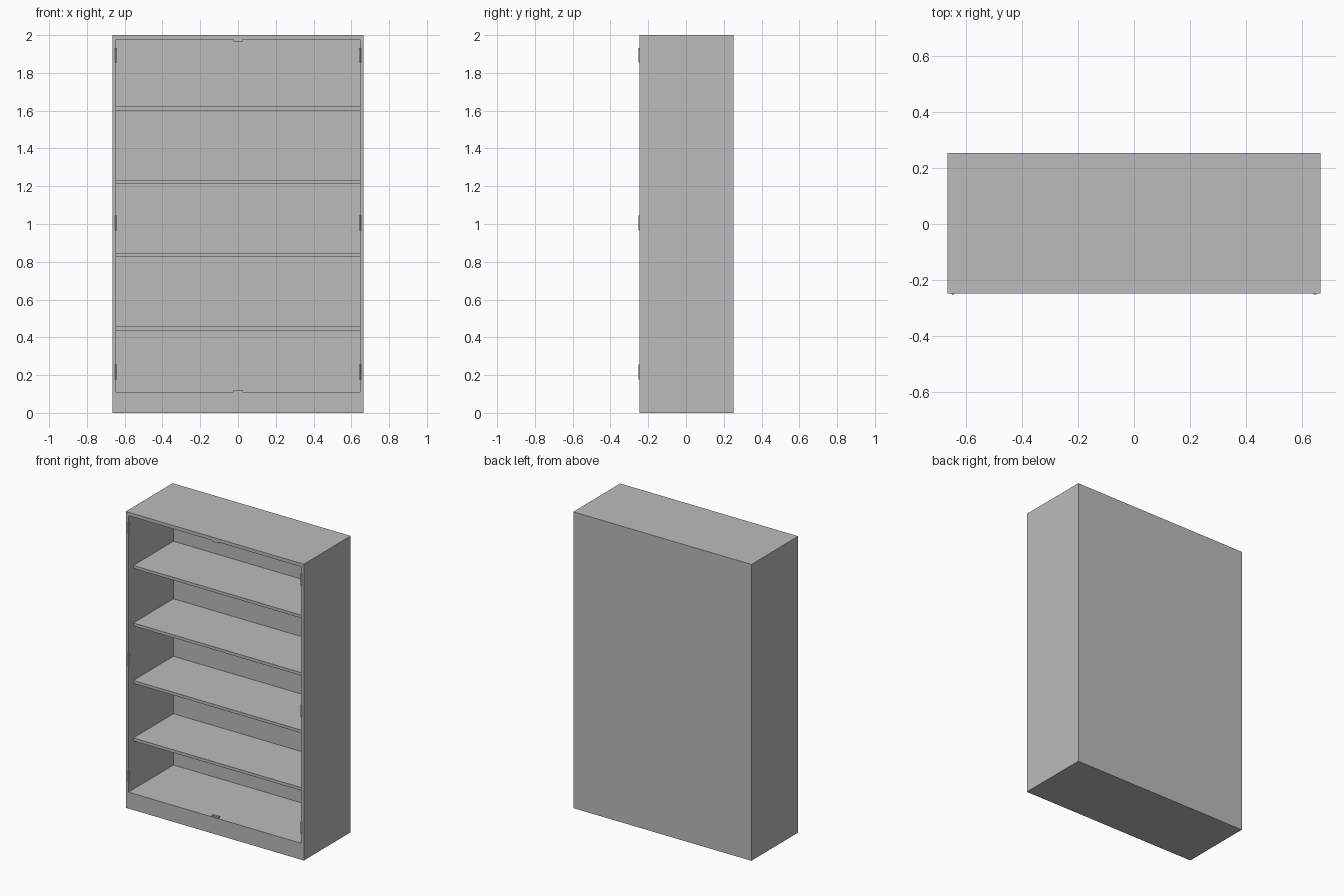
import bpy
import bmesh
from mathutils import Matrix, Vector

if "Cube" in bpy.data.objects:
    bpy.data.objects.remove(bpy.data.objects["Cube"])

# Single painted-metal colour
grey = bpy.data.materials.new("grey_metal")
grey.use_nodes = True
COLOUR = (0.5, 0.5, 0.5, 1)
grey.diffuse_color = COLOUR
grey.node_tree.nodes["Principled BSDF"].inputs["Base Color"].default_value = COLOUR


def finish(name, bm):
    mesh = bpy.data.meshes.new(name)
    bmesh.ops.recalc_face_normals(bm, faces=bm.faces)
    bm.to_mesh(mesh)
    bm.free()
    mesh.materials.append(grey)
    obj = bpy.data.objects.new(name, mesh)
    bpy.context.collection.objects.link(obj)
    return obj


def add_box(bm, low, high):
    low, high = Vector(low), Vector(high)
    size = high - low
    matrix = Matrix.Translation((low + high) / 2) @ Matrix.Diagonal((*size, 1))
    bmesh.ops.create_cube(bm, size=1, matrix=matrix)


HALF_W, FRONT, BACK, HEIGHT = 0.665, -0.247, 0.2525, 2.0
INNER_W, FLOOR, CEILING, INNER_BACK = 0.645, 0.111, 1.977, 0.233

# Carcass: a box whose front face is inset and pushed back into a cavity
bm = bmesh.new()
add_box(bm, (-HALF_W, FRONT, 0), (HALF_W, BACK, HEIGHT))
front = min(bm.faces, key=lambda f: f.calc_center_median().y)
bmesh.ops.inset_individual(bm, faces=[front], thickness=0.01)
for v in front.verts:
    v.co.x = INNER_W if v.co.x > 0 else -INNER_W
    v.co.z = CEILING if v.co.z > 1 else FLOOR
cavity = bmesh.ops.extrude_discrete_faces(bm, faces=[front])["faces"][0]
for v in cavity.verts:
    v.co.y = INNER_BACK
finish("cabinet_carcass", bm)

# Four evenly spaced shelves, set back from the opening
for i in range(4):
    z = 0.437 + i * 0.388
    bm = bmesh.new()
    add_box(bm, (-INNER_W, -0.195, z), (INNER_W, INNER_BACK, z + 0.02))
    finish(f"shelf_{i + 1}", bm)

# Hinges: a barrel on the edge of the opening and a leaf on the inner wall
for side, s in (("left", 1), ("right", -1)):
    for level, z in (("lower", 0.217), ("middle", 1.005), ("upper", 1.893)):
        bm = bmesh.new()
        bmesh.ops.create_cone(
            bm, cap_ends=True, segments=16, radius1=0.0055, radius2=0.0055,
            depth=0.078, matrix=Matrix.Translation((s * INNER_W, FRONT, z)))
        xs = sorted((s * INNER_W, s * (INNER_W - 0.003)))
        add_box(bm, (xs[0], FRONT, z - 0.02), (xs[1], FRONT + 0.02, z + 0.02))
        hinge = finish(f"{side}_{level}_hinge", bm)
        bpy.context.view_layer.objects.active = hinge
        hinge.select_set(True)
        bpy.ops.object.shade_smooth_by_angle()
        hinge.select_set(False)

# Door catches in the middle of the floor and ceiling
for name, z0, z1 in (("lower_catch", FLOOR, FLOOR + 0.01),
                     ("upper_catch", CEILING - 0.01, CEILING)):
    bm = bmesh.new()
    add_box(bm, (-0.024, FRONT + 0.004, z0), (0.024, FRONT + 0.02, z1))
    finish(name, bm)
